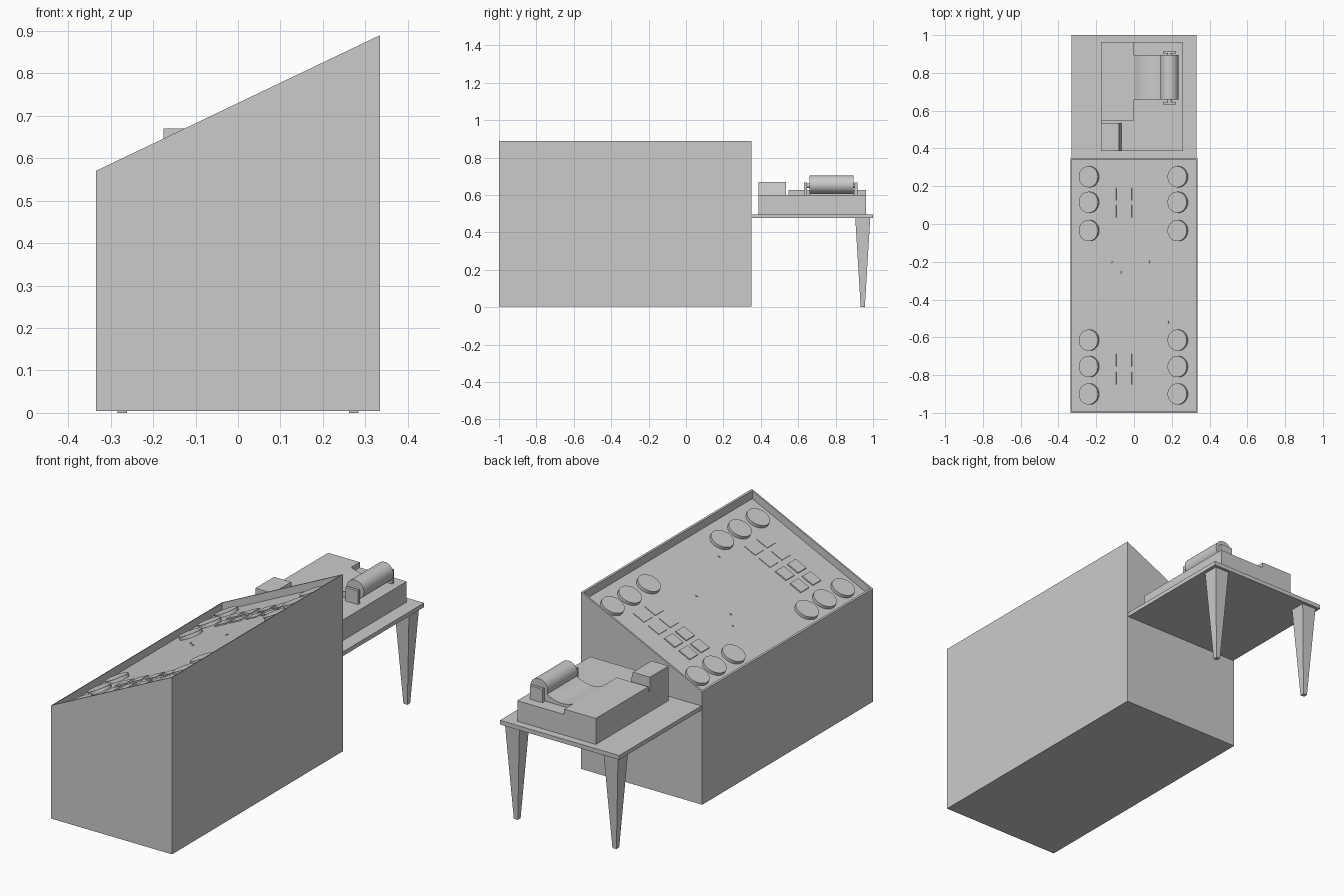
import bpy, bmesh, math
from mathutils import Matrix

if "Cube" in bpy.data.objects:
    bpy.data.objects.remove(bpy.data.objects["Cube"])

SLOPE = (0.89 - 0.57) / 0.67
TILT = math.atan(SLOPE)
RECESS = 0.04


def finish(name, bm, smooth=False):
    bmesh.ops.recalc_face_normals(bm, faces=bm.faces)
    me = bpy.data.meshes.new(name)
    bm.to_mesh(me)
    bm.free()
    ob = bpy.data.objects.new(name, me)
    bpy.context.collection.objects.link(ob)
    if smooth:
        bpy.context.view_layer.objects.active = ob
        ob.select_set(True)
        bpy.ops.object.shade_smooth_by_angle(angle=math.radians(35))
        ob.select_set(False)
    return ob


def box(name, x, y, z):
    bm = bmesh.new()
    size = [b - a for a, b in (x, y, z)]
    mid = [(a + b) / 2 for a, b in (x, y, z)]
    bmesh.ops.create_cube(bm, size=1, matrix=Matrix.Translation(mid) @ Matrix.Diagonal((*size, 1)))
    return finish(name, bm)


def prism(name, profile, y0, y1, smooth=False, rim=False):
    """Extrude an x-z profile along y."""
    bm = bmesh.new()
    face = bm.faces.new([bm.verts.new((x, y0, z)) for x, z in profile])
    ext = bmesh.ops.extrude_face_region(bm, geom=[face])["geom"]
    bmesh.ops.translate(bm, vec=(0, y1 - y0, 0), verts=[g for g in ext if isinstance(g, bmesh.types.BMVert)])
    if rim:
        # recessed sloping panel with a thin upright rim
        bmesh.ops.recalc_face_normals(bm, faces=bm.faces)
        bm.normal_update()
        top = max(bm.faces, key=lambda f: f.normal.z)
        bmesh.ops.inset_region(bm, faces=[top], thickness=0.012)
        ext = bmesh.ops.extrude_face_region(bm, geom=[top])["geom"]
        bmesh.ops.translate(bm, vec=(0, 0, -RECESS), verts=[g for g in ext if isinstance(g, bmesh.types.BMVert)])
        if top.is_valid:
            bmesh.ops.delete(bm, geom=[top], context='FACES_ONLY')
    return finish(name, bm, smooth)


def cylinder_y(name, x, z, r, y0, y1, seg=32):
    bm = bmesh.new()
    m = Matrix.Translation((x, (y0 + y1) / 2, z)) @ Matrix.Rotation(math.pi / 2, 4, 'X')
    bmesh.ops.create_cone(bm, cap_ends=True, segments=seg, radius1=r, radius2=r, depth=y1 - y0, matrix=m)
    return finish(name, bm, True)


def on_panel(x, y, h):
    """Matrix lying on the sloping panel, centred for a part of height h."""
    return (Matrix.Translation((x, y, 0.73 - RECESS + SLOPE * x))
            @ Matrix.Rotation(-TILT, 4, 'Y') @ Matrix.Translation((0, 0, h / 2)))


def panel_disc(name, x, y, r, h, seg):
    bm = bmesh.new()
    bmesh.ops.create_cone(bm, cap_ends=True, segments=seg, radius1=r, radius2=r, depth=h, matrix=on_panel(x, y, h))
    return finish(name, bm, True)


# console cabinet
prism("cabinet", [(-0.335, 0.004), (0.335, 0.004), (0.335, 0.89), (-0.335, 0.57)], -1.0, 0.35, rim=True)

# round dials along both long edges
for x in (-0.235, 0.235):
    for y in (0.25, 0.115, -0.035, -0.615, -0.755, -0.90):
        panel_disc("dial", x, y, 0.056, 0.016, 32)

# square push buttons in two banks
for y in (0.157, 0.067, -0.722, -0.817):
    for x, h in ((-0.122, 0.006), (-0.04, 0.006), (0.048, 0.003), (0.13, 0.003)):
        bm = bmesh.new()
        bmesh.ops.create_cube(bm, size=1, matrix=on_panel(x, y, h) @ Matrix.Diagonal((0.066, 0.065, h, 1)))
        finish("push_button", bm)

# tiny studs in the middle of the panel
for x, y in ((-0.12, -0.2), (-0.07, -0.255), (0.08, -0.2), (0.18, -0.52)):
    panel_disc("stud", x, y, 0.006, 0.004, 10)

# side table with tapered legs
box("table_top", (-0.33, 0.33), (0.35, 1.0), (0.476, 0.497))
for x in (-0.273, 0.273):
    bm = bmesh.new()
    m = Matrix.Translation((x, 0.945, 0.238)) @ Matrix.Rotation(math.pi / 4, 4, 'Z')
    bmesh.ops.create_cone(bm, cap_ends=True, segments=4, radius1=0.011 * math.sqrt(2),
                          radius2=0.04 * math.sqrt(2), depth=0.476, matrix=m)
    finish("table_leg", bm)

# printer base, cover and tape reader
box("printer_base", (-0.175, 0.26), (0.387, 0.963), (0.497, 0.60))
box("printer_cover", (-0.175, 0.0), (0.548, 0.963), (0.60, 0.627))
prism("tape_reader", [(-0.175, 0.60), (-0.065, 0.60), (-0.08, 0.67), (-0.175, 0.67)], 0.387, 0.535)

# concave paper sheet sweeping up to the roller
curve = []
for i in range(13):
    t = i / 12
    curve.append((0.17 * t, 0.627 - 0.075 * t + 0.105 * t * t))
prism("paper_sheet", [(0.17, 0.60), (0.0, 0.60)] + curve, 0.66, 0.895, smooth=True)

# roller, axle and end brackets
cylinder_y("roller", 0.187, 0.656, 0.048, 0.66, 0.895, 40)
cylinder_y("axle", 0.187, 0.65, 0.012, 0.635, 0.915, 16)
for y in (0.632, 0.902):
    box("roller_bracket", (0.153, 0.222), (y, y + 0.015), (0.60, 0.668))
